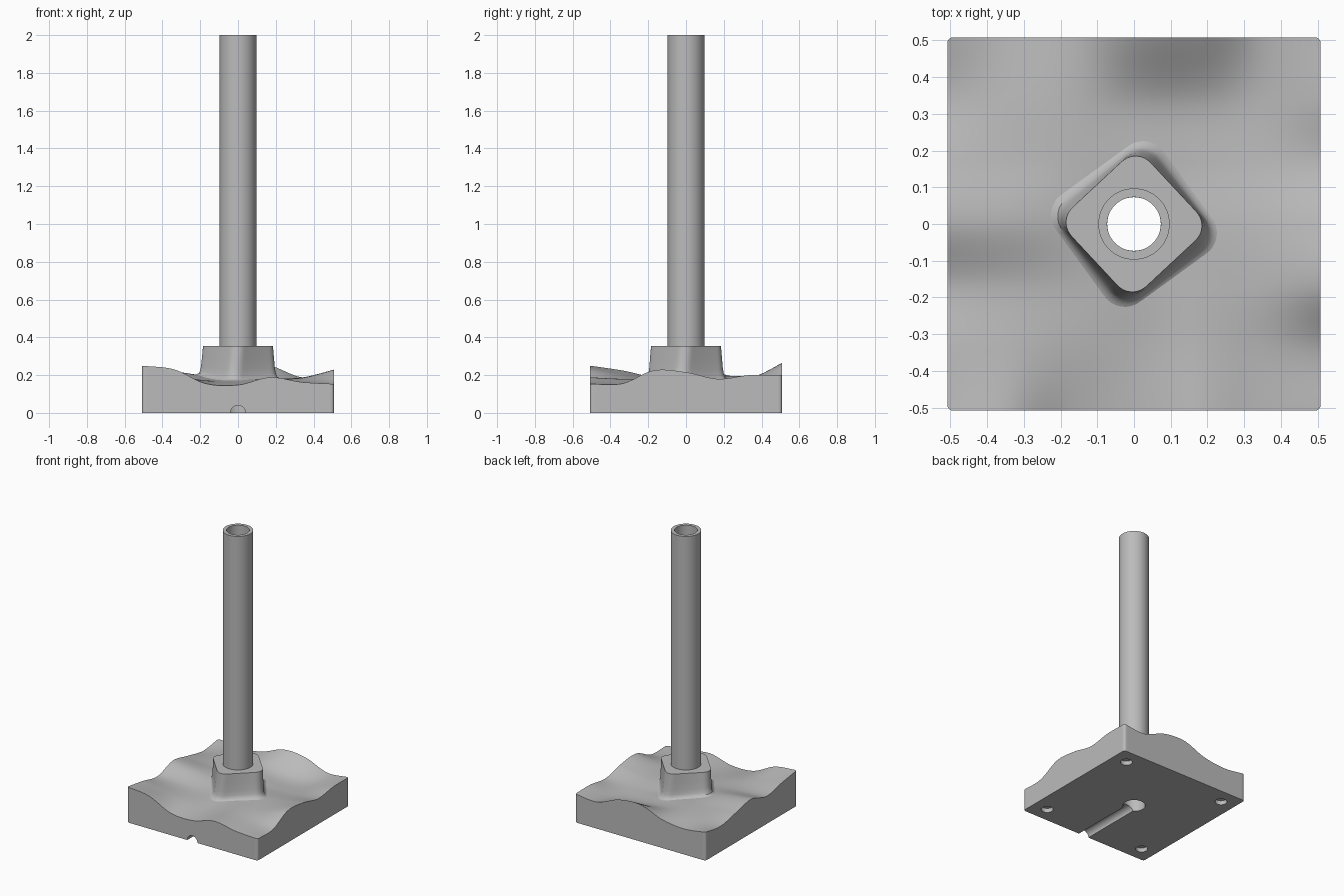
import bpy, bmesh
from math import sin, cos, pi, sqrt, atan2, radians

if "Cube" in bpy.data.objects:
    bpy.data.objects.remove(bpy.data.objects["Cube"])

HALF, TOP, BORE, POLE = 0.508, 0.355, 0.073, 0.097

grey = bpy.data.materials.new("plain grey")
grey.use_nodes = True
tone = (0.5, 0.5, 0.5, 1)
grey.diffuse_color = tone
grey.node_tree.nodes["Principled BSDF"].inputs["Base Color"].default_value = tone

# Terrain heights in hundredths, rows front to back, columns -x to +x
HILLS = [
    [25.0, 23.0, 15.5, 14.8, 18.8, 16.3, 15.3],
    [22.5, 20.0, 17.0, 16.0, 18.0, 16.5, 15.5],
    [19.5, 18.5, 17.5, 17.5, 18.0, 18.5, 22.5],
    [24.0, 22.0, 19.5, 18.0, 18.0, 18.5, 21.5],
    [21.0, 20.0, 19.5, 18.0, 16.5, 16.5, 18.0],
    [18.0, 19.0, 19.5, 18.5, 17.0, 16.5, 20.0],
    [20.0, 18.0, 20.0, 26.0, 25.0, 18.8, 20.0],
]


def spline(values, u):
    """Smooth curve through evenly spaced values, u in 0..1."""
    n = len(values) - 1
    u = min(max(u, 0), 1) * n
    i = min(int(u), n - 1)
    t = u - i
    b, c = values[i], values[i + 1]
    a = values[i - 1] if i > 0 else 2 * b - c
    d = values[i + 2] if i + 2 <= n else 2 * c - b
    return b + t / 2 * (c - a + t * (2*a - 5*b + 4*c - d + t * (3*(b - c) + d - a)))


def height(x, y):
    u, v = (x / HALF + 1) / 2, (y / HALF + 1) / 2
    return spline([spline(row, u) for row in HILLS], v) / 100


def finish(name, bm):
    bmesh.ops.recalc_face_normals(bm, faces=bm.faces)
    mesh = bpy.data.meshes.new(name)
    bm.to_mesh(mesh)
    bm.free()
    mesh.materials.append(grey)
    obj = bpy.data.objects.new(name, mesh)
    bpy.context.collection.objects.link(obj)
    return obj


def smooth(obj):
    bpy.ops.object.select_all(action='DESELECT')
    obj.select_set(True)
    bpy.context.view_layer.objects.active = obj
    bpy.ops.object.shade_smooth_by_angle(angle=radians(35))


def loft(name, rings, closed=False):
    """Skin a list of equally sized point rings."""
    bm = bmesh.new()
    loops = [[bm.verts.new(p) for p in ring] for ring in rings]
    pairs = list(zip(loops, loops[1:]))
    if closed:
        pairs.append((loops[-1], loops[0]))
    for a, b in pairs:
        for i in range(len(a)):
            j = (i + 1) % len(a)
            bm.faces.new((a[i], a[j], b[j], b[i]))
    return finish(name, bm)


def circle(r, z, n=96):
    return [(r * cos(2*pi*i/n), r * sin(2*pi*i/n), z) for i in range(n)]


# Terrain block with rounded vertical corners
bm = bmesh.new()
bmesh.ops.create_grid(bm, x_segments=90, y_segments=90, size=HALF)
rim = [e for e in bm.edges if e.is_boundary]
walls = bmesh.ops.extrude_edge_only(bm, edges=rim)["geom"]
floor = {v for v in walls if isinstance(v, bmesh.types.BMVert)}
inner = HALF - 0.015
for v in bm.verts:
    x, y = v.co.x, v.co.y
    dx, dy = abs(x) - inner, abs(y) - inner
    if dx > 0 and dy > 0:
        k = max(dx, dy) / sqrt(dx*dx + dy*dy)
        x = (inner + dx * k) * (1 if x > 0 else -1)
        y = (inner + dy * k) * (1 if y > 0 else -1)
    v.co = (x, y, 0 if v in floor else height(x, y))
bmesh.ops.contextual_create(bm, geom=[e for e in bm.edges if e.is_boundary])
base = finish("terrain_base", bm)


def cut(name, radius, depth, location, rotation=(0, 0, 0)):
    """Subtract a cylinder from the base."""
    bpy.ops.mesh.primitive_cylinder_add(vertices=48, radius=radius, depth=depth,
                                        location=location, rotation=rotation)
    tool = bpy.context.object
    tool.name = name
    tool.data.materials.append(grey)
    tool.hide_render = True
    mod = base.modifiers.new(name, 'BOOLEAN')
    mod.operation, mod.solver, mod.object = 'DIFFERENCE', 'EXACT', tool
    bpy.context.view_layer.objects.active = base
    bpy.ops.object.modifier_apply(modifier=name)
    bpy.data.objects.remove(tool)


# Through bore, cable channel to the front, and four foot recesses
cut("bore_cutter", BORE, 1, (0, 0, 0.2))
cut("channel_cutter", 0.04, 0.6, (0, -0.3, 0), (pi/2, 0, 0))
for sx in (-1, 1):
    for sy in (-1, 1):
        cut("foot_cutter", 0.039, 0.06, (sx * 0.4, sy * 0.4, 0))
smooth(base)


# Rounded square pedestal flaring into the terrain
def square_radius(angle, side=0.147, fillet=0.055):
    phi = (angle + pi/4) % (pi/2) - pi/4
    c = (side - fillet) * sqrt(2)
    if abs(phi) < atan2(fillet * sin(pi/4), c + fillet * cos(pi/4)):
        return c * cos(phi) + sqrt(fillet**2 - (c * sin(phi))**2)
    return side / cos(pi/4 - abs(phi))


def pedestal_ring(scale, lift, twist, n=96):
    ring = []
    for i in range(n):
        a = 2*pi*i/n
        r = square_radius(a) * scale
        x, y = r * cos(a - radians(twist)), r * sin(a - radians(twist))
        h = height(x, y)
        ring.append((x, y, h + lift * (TOP - h)))
    return ring


flare = [(1, 1, 2), (1.03, 0.65, 4), (1.06, 0.32, 6), (1.09, 0.16, 7),
         (1.13, 0.06, 8), (1.2, 0.012, 9), (1.28, -0.02, 9)]
smooth(loft("pedestal", [circle(BORE, 0.12), circle(BORE, TOP)]
            + [pedestal_ring(*f) for f in flare]))

# Hollow pole
smooth(loft("pole", [circle(POLE, TOP - 0.02), circle(POLE, 2),
                     circle(BORE, 2), circle(BORE, TOP - 0.02)], closed=True))
